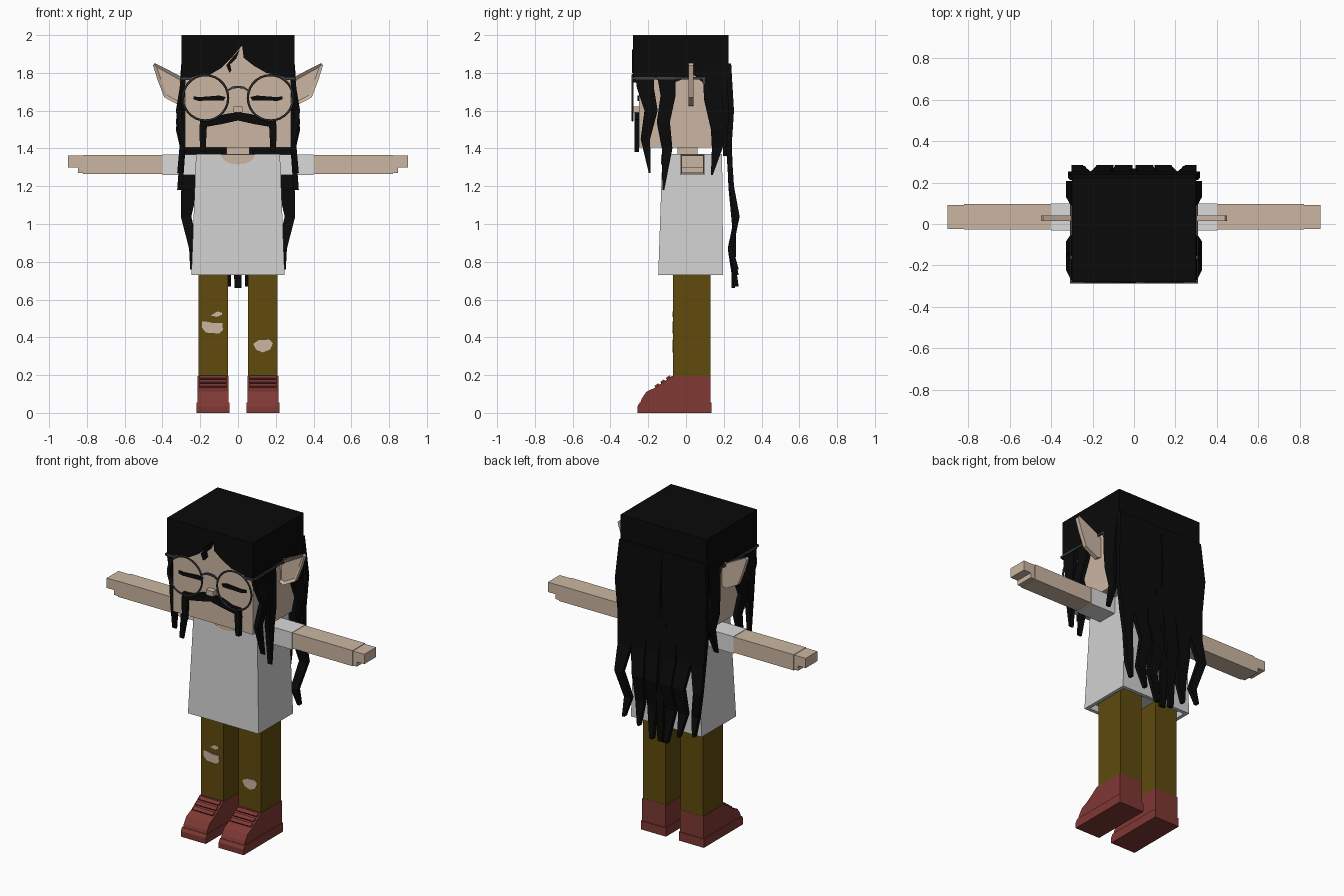
import bpy, bmesh, math

old = bpy.data.objects.get("Cube")
if old:
    bpy.data.objects.remove(old, do_unlink=True)


def material(name, r, g, b):
    m = bpy.data.materials.new(name)
    m.use_nodes = True
    m.diffuse_color = (r, g, b, 1)
    m.node_tree.nodes["Principled BSDF"].inputs["Base Color"].default_value = (r, g, b, 1)
    return m


SKIN = material("skin", .6, .47, .365)
HAIR = material("black_hair", .003, .003, .003)
SHIRT = material("light_grey_shirt", .64, .64, .64)
SLEEVE = material("pale_sleeve", .7, .7, .7)
PANTS = material("olive_trousers", .115, .07, .004)
SHOE = material("red_shoe", .21, .04, .034)
FRAME = material("dark_grey_frame", .05, .05, .055)


def finish(bm, name, mat, mirror=False):
    bmesh.ops.recalc_face_normals(bm, faces=bm.faces)
    me = bpy.data.meshes.new(name)
    bm.to_mesh(me)
    bm.free()
    me.materials.append(mat)
    ob = bpy.data.objects.new(name, me)
    bpy.context.collection.objects.link(ob)
    if mirror:
        ob.modifiers.new("mirror", 'MIRROR')
    return ob


def loft(name, mat, rings, mirror=False):
    """Skin rectangles given as (centre x, centre y, z, half x, half y)."""
    bm = bmesh.new()
    loops = [[bm.verts.new((x + i * hx, y + j * hy, z))
              for i, j in ((-1, -1), (1, -1), (1, 1), (-1, 1))]
             for x, y, z, hx, hy in rings]
    for a, b in zip(loops, loops[1:]):
        for k in range(4):
            n = (k + 1) % 4
            bm.faces.new((a[k], a[n], b[n], b[k]))
    bm.faces.new(loops[0][::-1])
    bm.faces.new(loops[-1])
    return finish(bm, name, mat, mirror)


def box(name, mat, x0, x1, y0, y1, z0, z1, mirror=False):
    c = ((x0 + x1) / 2, (y0 + y1) / 2)
    h = ((x1 - x0) / 2, (y1 - y0) / 2)
    return loft(name, mat, [(*c, z, *h) for z in (z0, z1)], mirror)


def prism(name, mat, pts, a, b, axis='y', mirror=False, recess=0):
    """Extrude an outline along y (points x, z) or along x (points y, z)."""
    bm = bmesh.new()
    put = (lambda p, d: (p[0], d, p[1])) if axis == 'y' else (lambda p, d: (d, *p))
    front, back = [[bm.verts.new(put(p, d)) for p in pts] for d in (a, b)]
    face = bm.faces.new(front)
    bm.faces.new(back[::-1])
    for k in range(len(pts)):
        n = (k + 1) % len(pts)
        bm.faces.new((front[k], back[k], back[n], front[n]))
    if recess:
        bmesh.ops.recalc_face_normals(bm, faces=bm.faces)
        bmesh.ops.inset_region(bm, faces=[face], thickness=.018)
        bmesh.ops.translate(bm, verts=face.verts, vec=(0, recess, 0))
    return finish(bm, name, mat, mirror)


def symmetric(pts):
    return pts + [(-x, z) for x, z in reversed(pts) if x]


# Shirt with a hollow hem, neckline and neck
loft("shirt", SHIRT, [(0, .025, .77, .225, .15), (0, .025, .73, .225, .15),
                      (0, .025, .73, .247, .172), (0, .033, 1.37, .222, .158)])
neckline = [(.09 * math.cos(math.pi * k / 8), 1.368 - .053 * math.sin(math.pi * k / 8))
            for k in range(9)]
prism("neckline", SKIN, neckline, -.133, -.124)
box("neck", SKIN, -.06, .06, -.045, .06, 1.36, 1.42)

# Arms, sleeves and hands
box("sleeve", SLEEVE, .2, .4, -.032, .098, 1.26, 1.368, True)
box("arm", SKIN, .39, .82, -.027, .096, 1.266, 1.365, True)
box("palm", SKIN, .82, .848, -.025, .092, 1.27, 1.362, True)
box("fingers", SKIN, .845, .9, -.025, .092, 1.3, 1.362, True)

# Trousers with torn patches
box("trouser_leg", PANTS, .052, .21, -.068, .13, .18, .78, True)
tears = [[(-.19, .485), (-.19, .45), (-.17, .425), (-.1, .42), (-.08, .44), (-.083, .475),
          (-.13, .475), (-.16, .482)],
         [(-.145, .515), (-.11, .508), (-.085, .52), (-.085, .53), (-.11, .537)],
         [(.08, .365), (.095, .335), (.13, .32), (.17, .335), (.185, .37), (.165, .388),
          (.11, .385)]]
for tear in tears:
    prism("trouser_tear", SKIN, tear, -.072, -.066)

# Shoes with sole and lace bands
upper = [(-.25, .03), (-.235, .075), (-.21, .112), (-.16, .135), (-.075, .195),
         (.131, .195), (.131, .03)]
prism("shoe_upper", SHOE, upper, .05, .214, 'x', True)
sole = [(-.257, 0), (-.257, .035), (-.245, .055), (.136, .055), (.136, 0)]
prism("shoe_sole", SHOE, sole, .045, .22, 'x', True)
for k in range(3):
    y, z = -.155 + .03 * k, .137 + .021 * k
    band = [(y, z - .01), (y - .012, z + .006), (y + .008, z + .019), (y + .02, z + .005)]
    prism("lace_band", SHOE, band, .06, .204, 'x', True)

# Head, nose, eyes and ears
box("head", SKIN, -.28, .28, -.25, .2, 1.405, 1.96)
box("nose", SKIN, -.025, .025, -.285, -.24, 1.59, 1.622)
eye = [(.065, 1.672), (.075, 1.655), (.21, 1.652), (.235, 1.66), (.235, 1.675), (.2, 1.672),
       (.1, 1.68)]
prism("closed_eye", HAIR, eye, -.258, -.249, mirror=True)
ear = [(.27, 1.64), (.305, 1.625), (.39, 1.67), (.425, 1.76), (.45, 1.84), (.44, 1.852),
       (.31, 1.785), (.27, 1.75)]
prism("ear", SKIN, ear, .014, .04, mirror=True, recess=.012)

# Moustache
moustache = symmetric([(0, 1.592), (.07, 1.582), (.14, 1.556), (.2, 1.553), (.205, 1.5),
                       (.2, 1.38), (.172, 1.38), (.165, 1.515), (.08, 1.53), (0, 1.548)])
prism("moustache", HAIR, moustache, -.272, -.248)

# Round glasses with bridge and temples
for s in (-1, 1):
    bpy.ops.mesh.primitive_torus_add(location=(s * .172, -.283, 1.668),
                                     rotation=(math.pi / 2, 0, 0), major_radius=.12,
                                     minor_radius=.006, major_segments=28, minor_segments=6)
    bpy.context.object.name = "lens_rim"
    bpy.context.object.data.materials.append(FRAME)
bridge = symmetric([(.055, 1.712), (.03, 1.728), (0, 1.732)])
bridge += symmetric([(-.055, 1.7), (-.03, 1.716), (0, 1.72)])
prism("bridge", FRAME, bridge, -.288, -.278)
temple = [(-.287, 1.765), (.085, 1.765), (.09, 1.74), (.1, 1.74), (.1, 1.777), (-.287, 1.777)]
prism("temple", FRAME, temple, .298, .308, 'x', True)
box("temple_hinge", FRAME, .24, .306, -.288, -.28, 1.763, 1.777, True)

# Hair cap: crown, fringe, side panels and back panel
box("hair_crown", HAIR, -.3, .3, -.28, .225, 1.945, 2)
fringe = [(-.3, 2), (-.3, 1.75), (-.27, 1.765), (-.22, 1.785), (-.15, 1.79), (-.09, 1.825),
          (-.03, 1.885), (.022, 1.945), (.03, 1.88), (.08, 1.84), (.15, 1.8), (.22, 1.785),
          (.28, 1.765), (.3, 1.75), (.3, 2)]
prism("hair_fringe", HAIR, fringe, -.28, -.248)
lock = [(.01, 1.925), (-.035, 1.875), (-.062, 1.84), (-.045, 1.8), (-.035, 1.815),
        (-.042, 1.845), (-.01, 1.875)]
prism("fringe_lock", HAIR, lock, -.285, -.25)
side = [(-.28, 2), (-.28, 1.77), (-.22, 1.78), (-.14, 1.76), (-.06, 1.75), (.04, 1.79),
        (.1, 1.74), (.225, 1.7), (.225, 2)]
prism("hair_side", HAIR, side, .27, .3, 'x', True)
box("hair_back", HAIR, -.3, .3, .195, .225, 1.36, 1.97)

# Side strands: (y, z, half width), swinging out from the head
side_strands = {
    "front": [(-.22, 1.8, .05), (-.215, 1.72, .045), (-.185, 1.6, .035), (-.215, 1.45, .025),
              (-.192, 1.27, .005)],
    "middle": [(-.105, 1.8, .05), (-.095, 1.68, .04), (-.12, 1.54, .035), (-.1, 1.4, .028),
               (-.12, 1.18, .005)],
    "rear": [(.15, 1.82, .06), (.145, 1.66, .05), (.17, 1.5, .038), (.165, 1.4, .028),
             (.137, 1.26, .005)]}
swing = (.288, .295, .315, .292, .308)
for name, path in side_strands.items():
    loft(name + "_side_strand", HAIR,
         [(x, y, z, .014, w) for x, (y, z, w) in zip(swing, path)], True)

# Long back strands: (x, z, half width) paired with a wave in depth
outer = [(.25, 1.85, .05), (.265, 1.6, .055), (.25, 1.4, .06), (.255, 1.2, .045),
         (.275, 1.04, .028), (.235, .87, .024), (.245, .76, .008)]
inner = [(.15, 1.85, .06), (.155, 1.6, .06), (.15, 1.4, .06), (.16, 1.2, .048),
         (.14, 1.04, .04), (.15, .87, .03), (.14, .73, .008)]
middle = [(.05, 1.85, .05), (.055, 1.6, .05), (.05, 1.4, .048), (.06, 1.2, .045),
          (.05, 1.04, .042), (.065, .87, .032), (.05, .67, .012)]
wave = (.225, .24, .227, .24, .27, .235, .265)
for name, path in (("outer", outer), ("inner", inner), ("middle", middle)):
    loft(name + "_back_strand", HAIR,
         [(x, y, z, w, .014) for y, (x, z, w) in zip(wave, path)], True)
loft("centre_back_strand", HAIR,
     [(0, .228, 1.6, .04, .012), (.005, .236, 1.2, .03, .012),
      (-.005, .255, 1, .026, .012), (0, .25, .66, .018, .01)])
